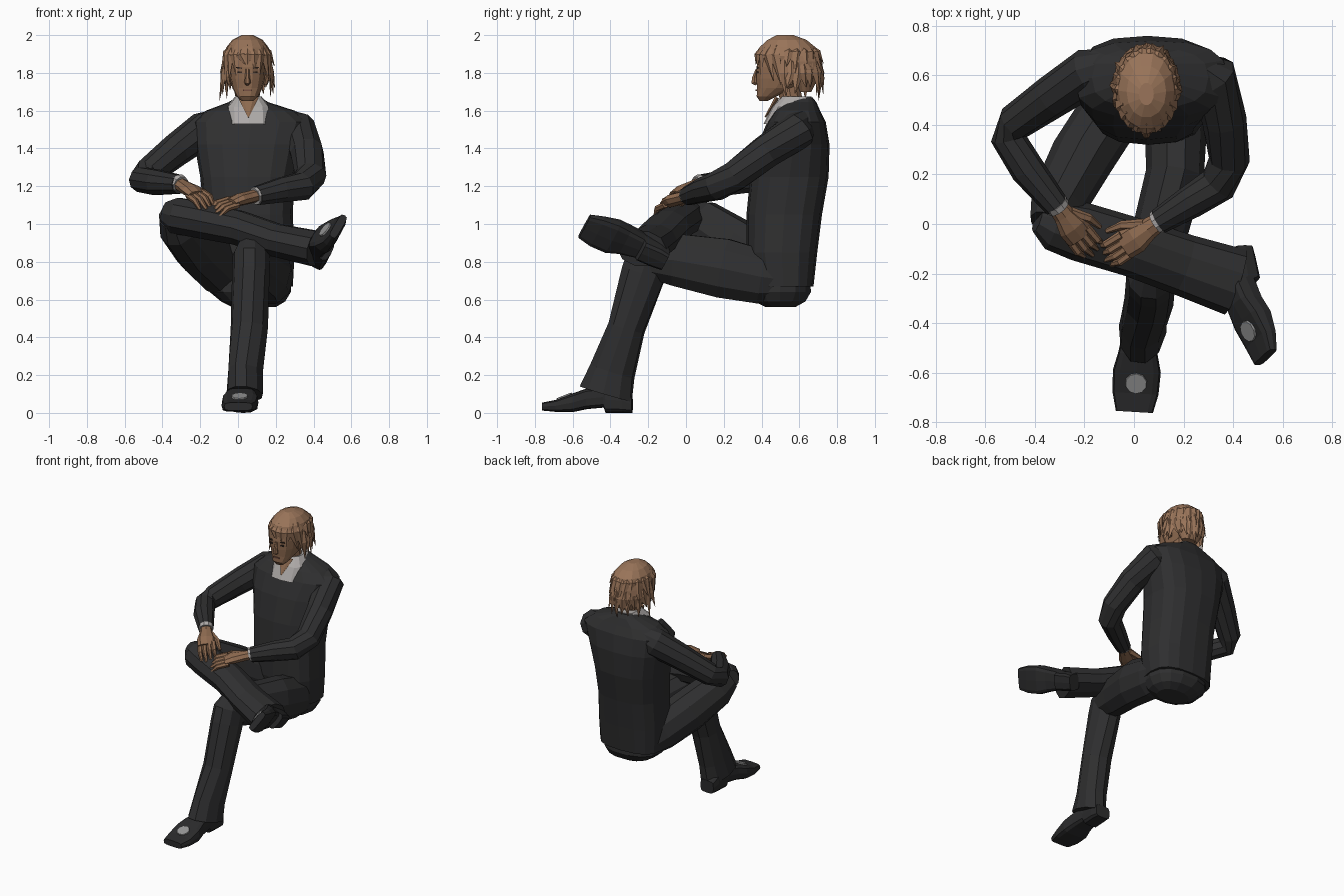
import bpy, bmesh, math, random
from mathutils import Vector, Matrix

random.seed(4)


def material(name, r, g, b):
    m = bpy.data.materials.new(name)
    m.diffuse_color = (r, g, b, 1)
    return m


SUIT = material("charcoal suit", 0.028, 0.028, 0.029)
SHOE = material("black leather", 0.024, 0.024, 0.025)
SHIRT = material("pale shirt", 0.42, 0.40, 0.39)
SHINE = material("toe grey", 0.30, 0.30, 0.30)
SKIN = material("tan skin", 0.27, 0.145, 0.080)
HAIR = material("light brown hair", 0.32, 0.175, 0.100)
DARK = material("eye dark", 0.04, 0.025, 0.018)
LIPS = material("lips", 0.18, 0.080, 0.055)


def add(name, bm, mat):
    bmesh.ops.recalc_face_normals(bm, faces=bm.faces[:])
    me = bpy.data.meshes.new(name)
    bm.to_mesh(me)
    bm.free()
    me.materials.append(mat)
    ob = bpy.data.objects.new(name, me)
    bpy.context.collection.objects.link(ob)
    return ob


def loft(name, stations, mat, n=10, power=1.0, up=(0, 0, 1), axis=None):
    """Skin superelliptic rings; each station is x, y, z, half width, half height."""
    bm = bmesh.new()
    pts = [Vector(s[:3]) for s in stations]
    rings = []
    for i, s in enumerate(stations):
        t = Vector(axis) if axis else pts[min(i + 1, len(pts) - 1)] - pts[max(i - 1, 0)]
        t.normalize()
        side = t.cross(Vector(up)).normalized()
        u = side.cross(t)
        rw, rh = s[3], s[-1]
        ring = []
        for k in range(n):
            a = 2 * math.pi * k / n
            c, d = math.cos(a), math.sin(a)
            c = math.copysign(abs(c) ** power, c)
            d = math.copysign(abs(d) ** power, d)
            ring.append(bm.verts.new(pts[i] + side * (rw * c) + u * (rh * d)))
        rings.append(ring)
    for a, b in zip(rings, rings[1:]):
        for k in range(n):
            bm.faces.new((a[k], a[(k + 1) % n], b[(k + 1) % n], b[k]))
    bm.faces.new(rings[0])
    bm.faces.new(rings[-1])
    return add(name, bm, mat)


def stack(name, levels, mat, n=12, power=0.8):
    """Horizontal rings; each level is z, y front, y back, x left, x right."""
    st = [((xl + xr) / 2, (yf + yb) / 2, z, (xr - xl) / 2, (yb - yf) / 2)
          for z, yf, yb, xl, xr in levels]
    return loft(name, st, mat, n, power, up=(0, 1, 0), axis=(0, 0, 1))


def box(name, loc, size, mat, roll=0):
    bm = bmesh.new()
    bmesh.ops.create_cube(bm, size=1, matrix=Matrix.Translation(loc)
                          @ Matrix.Rotation(roll, 4, 'Y') @ Matrix.Diagonal((*size, 1)))
    return add(name, bm, mat)


# Jacket body, leaning back from hips to shoulders, and the seat of the trousers
stack("jacket", [(0.67, 0.36, 0.675, -0.17, 0.29), (0.85, 0.32, 0.695, -0.18, 0.30),
                 (1.05, 0.32, 0.72, -0.18, 0.29), (1.25, 0.34, 0.755, -0.20, 0.30),
                 (1.42, 0.38, 0.76, -0.23, 0.34), (1.54, 0.43, 0.74, -0.24, 0.38),
                 (1.60, 0.47, 0.71, -0.17, 0.30), (1.645, 0.53, 0.69, -0.05, 0.16),
                 (1.67, 0.58, 0.67, -0.01, 0.12)], SUIT, 16, 0.75)
stack("trouser_seat", [(0.56, 0.42, 0.58, -0.03, 0.20), (0.59, 0.36, 0.635, -0.09, 0.25),
                       (0.64, 0.33, 0.665, -0.15, 0.28), (0.72, 0.33, 0.66, -0.16, 0.28)], SUIT, 14, 0.85)

# Shirt front and collar, with the open throat
stack("shirt_collar", [(1.53, 0.41, 0.62, -0.055, 0.17), (1.62, 0.455, 0.655, -0.06, 0.17),
                       (1.675, 0.505, 0.665, -0.015, 0.125)], SHIRT, 12, 0.6)
loft("neck", [(0.055, 0.57, 1.58, 0.065), (0.05, 0.54, 1.75, 0.06)], SKIN, 10, up=(0, 1, 0))
loft("throat", [(0.055, 0.42, 1.565, 0.003, 0.005), (0.055, 0.482, 1.67, 0.055, 0.014)],
     SKIN, 6, up=(0, 1, 0))

# Sleeves
loft("left_sleeve", [(0.24, 0.62, 1.54, 0.075), (0.315, 0.60, 1.50, 0.10),
                     (0.365, 0.42, 1.38, 0.09), (0.385, 0.26, 1.255, 0.083),
                     (0.34, 0.16, 1.20, 0.078), (0.23, 0.09, 1.18, 0.068),
                     (0.10, 0.01, 1.15, 0.052)], SUIT)
loft("right_sleeve", [(-0.10, 0.635, 1.54, 0.075), (-0.18, 0.615, 1.50, 0.098),
                      (-0.33, 0.515, 1.39, 0.088), (-0.48, 0.41, 1.27, 0.076),
                      (-0.51, 0.35, 1.235, 0.07), (-0.43, 0.22, 1.22, 0.07),
                      (-0.31, 0.07, 1.21, 0.052)], SUIT)


# Hands resting on the raised shin, with shirt cuffs
def hand(name, wrist, tip, thumb):
    w, t = Vector(wrist), Vector(tip)
    d = t - w
    f = d.normalized()
    s = f.cross(Vector((0, -0.45, 1))).normalized()
    u = s.cross(f)

    def at(along, across, lift):
        return tuple(w + d * along + s * across + u * lift)

    loft(name + "_cuff", [(*at(-0.12, 0, 0), 0.050), (*at(-0.02, 0, 0), 0.048)], SHIRT)
    loft(name + "_palm", [(*at(-0.1, 0, 0), 0.038, 0.034), (*at(0.12, 0, 0.005), 0.044, 0.034),
                          (*at(0.36, 0, 0.012), 0.062, 0.034),
                          (*at(0.58, 0, 0.010), 0.060, 0.024)], SKIN, 8)
    for i in range(4):
        k = i - 1.5
        reach = 1.02 - 0.06 * abs(k + 0.4 * thumb)
        loft(f"{name}_finger_{i + 1}",
             [(*at(0.50, k * 0.030, 0.010), 0.018), (*at(0.78, k * 0.032, 0.012), 0.016),
              (*at(reach, k * 0.031, -0.020), 0.009)], SKIN, 6)
    loft(name + "_thumb", [(*at(0.15, thumb * 0.025, 0), 0.025), (*at(0.42, thumb * 0.07, -0.01), 0.019),
                           (*at(0.68, thumb * 0.08, -0.025), 0.010)], SKIN, 6)


hand("left_hand", (0.085, 0.0, 1.145), (-0.135, -0.145, 1.07), 1)
hand("right_hand", (-0.30, 0.06, 1.205), (-0.155, -0.125, 1.10), -1)

# Trousers: left foot on the floor, right shin crossed over the left knee
loft("left_thigh", [(0.17, 0.55, 0.70, 0.10, 0.11), (0.17, 0.40, 0.72, 0.125, 0.15),
                    (0.165, 0.20, 0.765, 0.118, 0.165), (0.10, -0.05, 0.81, 0.112, 0.145),
                    (0.08, -0.20, 0.81, 0.09, 0.10)], SUIT)
loft("left_shin", [(0.075, -0.16, 0.90, 0.07, 0.07), (0.07, -0.195, 0.83, 0.10, 0.12),
                   (0.068, -0.225, 0.74, 0.10, 0.122), (0.06, -0.315, 0.45, 0.10, 0.10),
                   (0.04, -0.39, 0.22, 0.094, 0.125), (0.035, -0.425, 0.10, 0.097, 0.148)], SUIT)
loft("right_thigh", [(-0.05, 0.55, 0.71, 0.10, 0.11), (-0.10, 0.44, 0.77, 0.13, 0.145),
                     (-0.21, 0.27, 0.88, 0.13, 0.15), (-0.31, 0.08, 1.00, 0.115, 0.135),
                     (-0.345, 0.0, 1.05, 0.08, 0.085)], SUIT)
loft("right_shin", [(-0.39, 0.02, 1.06, 0.055, 0.06), (-0.33, 0.0, 1.045, 0.105, 0.10),
                    (-0.22, -0.03, 1.025, 0.12, 0.10), (0.0, -0.095, 0.98, 0.12, 0.095),
                    (0.20, -0.165, 0.915, 0.125, 0.09),
                    (0.41, -0.235, 0.87, 0.138, 0.098)], SUIT)


# Shoes, built toe-forward along local y
def shoe(name, heel, forward, up):
    f = Vector(forward).normalized()
    x = f.cross(Vector(up)).normalized()
    u = x.cross(f)
    m = Matrix((x, f, u)).transposed().to_4x4()
    m.translation = Vector(heel)
    rows = [(0, .055, 0, .09), (.05, .063, 0, .13), (.14, .063, 0, .14), (.15, .065, .028, .14),
            (.24, .080, .02, .130), (.31, .097, .005, .105), (.40, .093, .005, .070),
            (.475, .075, .012, .055)]
    body = loft(name, [(0, y, (a + b) / 2, w, (b - a) / 2) for y, w, a, b in rows],
                SHOE, 12, 0.5, axis=(0, 1, 0))
    bm = bmesh.new()
    bmesh.ops.create_cone(bm, cap_ends=True, segments=10, radius1=0.045, radius2=0.043, depth=0.009,
                          matrix=Matrix.Translation((0, 0.36, 0.088)) @ Matrix.Rotation(-0.37, 4, 'X'))
    patch = add(name + "_toe_shine", bm, SHINE)
    for ob in (body, patch):
        ob.matrix_world = m


shoe("left_shoe", (0.03, -0.285, 0), (-0.06, -1, 0), (0, 0, 1))
shoe("right_shoe", (0.465, -0.11, 0.79), (0.1, -0.45, 0.19), (-0.85, 0, 0.5))

# Head and face
CX = 0.05
stack("head", [(z, yf, yb, CX - w, CX + w) for z, yf, yb, w in
               [(1.65, .39, .43, .030), (1.675, .373, .48, .056), (1.72, .374, .58, .080),
                (1.77, .370, .64, .093), (1.83, .370, .67, .098), (1.90, .385, .68, .095),
                (1.96, .44, .64, .06)]], SKIN, 14, 0.85)
loft("nose", [(CX, .374, 1.82, .010, .006), (CX, .362, 1.775, .013, .014),
              (CX, .364, 1.750, .018, .022), (CX, .375, 1.740, .012, .01)], SKIN, 6, up=(0, 1, 0))
box("mouth", (CX, 0.373, 1.708), (0.046, 0.009, 0.010), LIPS)
for s, label in ((-1, "right"), (1, "left")):
    box(label + "_eye", (CX + s * 0.038, 0.379, 1.803), (0.028, 0.009, 0.009), DARK)
    box(label + "_brow", (CX + s * 0.039, 0.379, 1.826), (0.042, 0.009, 0.007), DARK, s * -0.12)
    loft(label + "_ear", [(CX + s * .096, .55, 1.74, .010, .014), (CX + s * .108, .545, 1.78, .016, .028),
                          (CX + s * .108, .55, 1.82, .012, .024)], SKIN, 6, up=(0, 1, 0))

# Hair: a cap over the skull and tapered hanging locks
stack("hair_cap", [(z, yf, yb, CX - w, CX + w) for z, yf, yb, w in
                   [(1.70, .60, .665, .06), (1.76, .575, .695, .095), (1.82, .53, .71, .118),
                    (1.86, .43, .715, .126), (1.89, .37, .712, .126), (1.935, .385, .69, .112),
                    (1.975, .43, .64, .08), (2.0, .48, .57, .03)]], HAIR, 14, 0.95)


def lock(i, angle, levels, width):
    st = []
    for (r, z, sweep), k in zip(levels, (0.6, 1, 0.06)):
        a = math.radians(angle + sweep)
        st.append((CX + 0.125 * r * math.sin(a), 0.545 - 0.17 * r * math.cos(a), z,
                   width * k, 0.014 * k))
    a = math.radians(angle)
    loft(f"hair_lock_{i}", st, HAIR, 4, up=(math.sin(a), -math.cos(a), 0))


for i in range(9):  # fringe, parted and swept to both sides
    ang = -64 + i * 16
    tip = 1.835 - 0.11 * (abs(ang) / 64) ** 2 + random.uniform(-0.025, 0.02)
    lock(i, ang, [(0.80, 1.945, 0), (1.0, 1.895, 0), (1.03, tip, random.uniform(-4, 16))], 0.031)
for i in range(17):  # sides and back
    ang = 80 + i * 12.5
    lock(20 + i, ang + random.uniform(-4, 4),
         [(0.90, 1.89, 0), (1.02, 1.80, 0),
          (random.uniform(0.92, 1.20), random.uniform(1.65, 1.73), random.uniform(-9, 9))], 0.034)
for i in range(12):  # spiky crown at the back
    ang = 90 + i * 16.4
    lock(50 + i, ang, [(0.55, 1.955, 0), (0.92, 1.91, 0),
                       (random.uniform(1.08, 1.2), random.uniform(1.76, 1.85), random.uniform(-9, 9))], 0.028)
